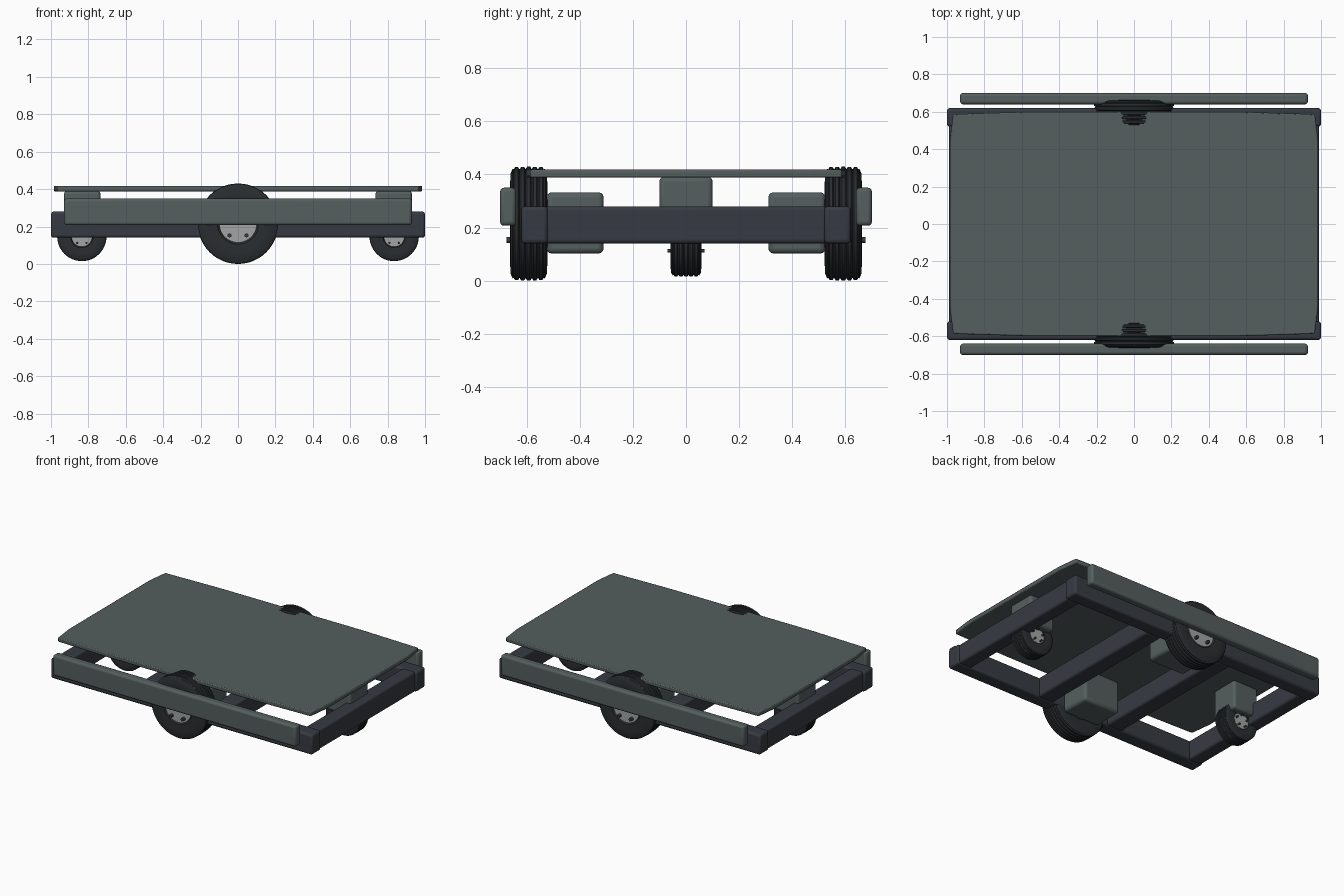
import bpy, bmesh, math
from mathutils import Matrix

cube = bpy.data.objects.get("Cube")
if cube:
    bpy.data.objects.remove(cube, do_unlink=True)


def material(name, rgb):
    m = bpy.data.materials.new(name)
    m.use_nodes = True
    m.diffuse_color = (*rgb, 1)
    m.node_tree.nodes["Principled BSDF"].inputs["Base Color"].default_value = (*rgb, 1)
    return m


PANEL = material("grey green panel", (0.09, 0.112, 0.112))
FRAME = material("dark slate frame", (0.037, 0.043, 0.055))
TYRE = material("black rubber", (0.023, 0.027, 0.03))
METAL = material("light metal", (0.36, 0.37, 0.37))


def finish(bm, name, mat, bevel=0, segments=3):
    bmesh.ops.recalc_face_normals(bm, faces=bm.faces)
    mesh = bpy.data.meshes.new(name)
    bm.to_mesh(mesh)
    bm.free()
    obj = bpy.data.objects.new(name, mesh)
    bpy.context.collection.objects.link(obj)
    mesh.materials.append(mat)
    if bevel:
        mod = obj.modifiers.new("Bevel", "BEVEL")
        mod.width, mod.segments = bevel, segments
    bpy.ops.object.select_all(action="DESELECT")
    obj.select_set(True)
    bpy.context.view_layer.objects.active = obj
    bpy.ops.object.shade_smooth_by_angle(angle=math.radians(35))
    return obj


def box(name, mat, x, y, z, bevel):
    """Bevelled box from (low, high) ranges."""
    bm = bmesh.new()
    bmesh.ops.create_cube(bm, size=1)
    for v in bm.verts:
        v.co = [r[0] if c < 0 else r[1] for c, r in zip(v.co, (x, y, z))]
    return finish(bm, name, mat, bevel)


def lathe(name, mat, profile, centre, steps=48):
    """Spin (radius, offset) pairs around the y axis."""
    bm = bmesh.new()
    verts = [bm.verts.new((r, o, 0)) for r, o in profile]
    edges = [bm.edges.new(p) for p in zip(verts, verts[1:])]
    bmesh.ops.spin(bm, geom=verts + edges, cent=(0, 0, 0), axis=(0, 1, 0),
                   angle=math.tau, steps=steps)
    bmesh.ops.remove_doubles(bm, verts=bm.verts, dist=1e-5)
    bmesh.ops.translate(bm, verts=bm.verts, vec=centre)
    return finish(bm, name, mat)


def wheel(name, centre, radius, half, hub):
    # Ribbed tyre: shoulders on both sides, five ribs between
    shoulder = [(hub, half * 0.8), (hub * 1.1, half * 0.95), (radius * 0.72, half),
                (radius * 0.88, half * 0.97), (radius * 0.96, half * 0.87)]
    ribs, count = [], 5
    pitch = 2 * half * 0.82 / count
    for i in range(count):
        mid = (i - (count - 1) / 2) * pitch
        crown = radius - abs(i - 2) * radius * 0.005
        ribs += [(crown * 0.96, mid - pitch * 0.46), (crown, mid - pitch * 0.25),
                 (crown, mid + pitch * 0.25), (crown * 0.96, mid + pitch * 0.46)]
    side = [(r, -o) for r, o in shoulder]
    profile = side + ribs + shoulder[::-1]
    lathe(name + "_tyre", TYRE, profile + profile[:1], centre)
    # Metal hub through the tyre
    w = half * 0.88
    lathe(name + "_hub", METAL, [(0, -w), (hub, -w), (hub, w), (0, w)], centre)
    # Wheel bolts on both faces
    bm = bmesh.new()
    for i in range(5):
        a = math.tau * i / 5
        for s in (-1, 1):
            place = Matrix.Translation((centre[0] + math.sin(a) * hub * 0.77,
                                        centre[1] + s * half * 0.98,
                                        centre[2] + math.cos(a) * hub * 0.77))
            bmesh.ops.create_cone(bm, cap_ends=True, segments=12, radius1=hub * 0.11,
                                  radius2=hub * 0.11, depth=half * 0.44,
                                  matrix=place @ Matrix.Rotation(math.pi / 2, 4, "X"))
    finish(bm, name + "_bolts", FRAME)


def span(sign, a, b):
    return sorted((sign * a, sign * b))


# Deck: slightly barrelled plate
bm = bmesh.new()
outline = [(0.985, 0.44), (0.967, 0.587), (0.55, 0.6)]
outline += [(-x, y) for x, y in reversed(outline)]
outline += [(-x, -y) for x, y in outline]
base = bm.faces.new([bm.verts.new((x, y, 0.388)) for x, y in outline])
top = bmesh.ops.extrude_face_region(bm, geom=[base])["geom"]
bmesh.ops.translate(bm, vec=(0, 0, 0.03),
                    verts=[v for v in top if isinstance(v, bmesh.types.BMVert)])
finish(bm, "deck", PANEL, 0.006, 2)

for s, label in ((1, "left"), (-1, "right")):
    # Frame members
    end = "back" if s > 0 else "front"
    box(end + "_side_rail", FRAME, (-1, 1), span(s, 0.52, 0.62), (0.14, 0.28), 0.015)
    box(label + "_end_rail", FRAME, span(s, 0.89, 0.99), (-0.53, 0.53), (0.14, 0.28), 0.015)
    box(label + "_cross_member", FRAME, span(s, 0.22, 0.34), (-0.53, 0.53), (0.14, 0.28), 0.015)
    # Side bumper panel
    box(end + "_bumper", PANEL, (-0.93, 0.93), span(s, 0.64, 0.70), (0.207, 0.35), 0.015)
    # Drive motor and wheel
    box(end + "_motor", PANEL, (-0.14, 0.14), span(s, 0.31, 0.525), (0.102, 0.333), 0.02)
    wheel(end + "_drive_wheel", (0, s * 0.592, 0.215), 0.215, 0.07, 0.1)
    # Caster and its mount
    box(label + "_caster_mount", PANEL, span(s, 0.735, 0.93), (-0.1, 0.1), (0.19, 0.392), 0.018)
    wheel(label + "_caster", (s * 0.835, 0, 0.147), 0.132, 0.058, 0.055)
